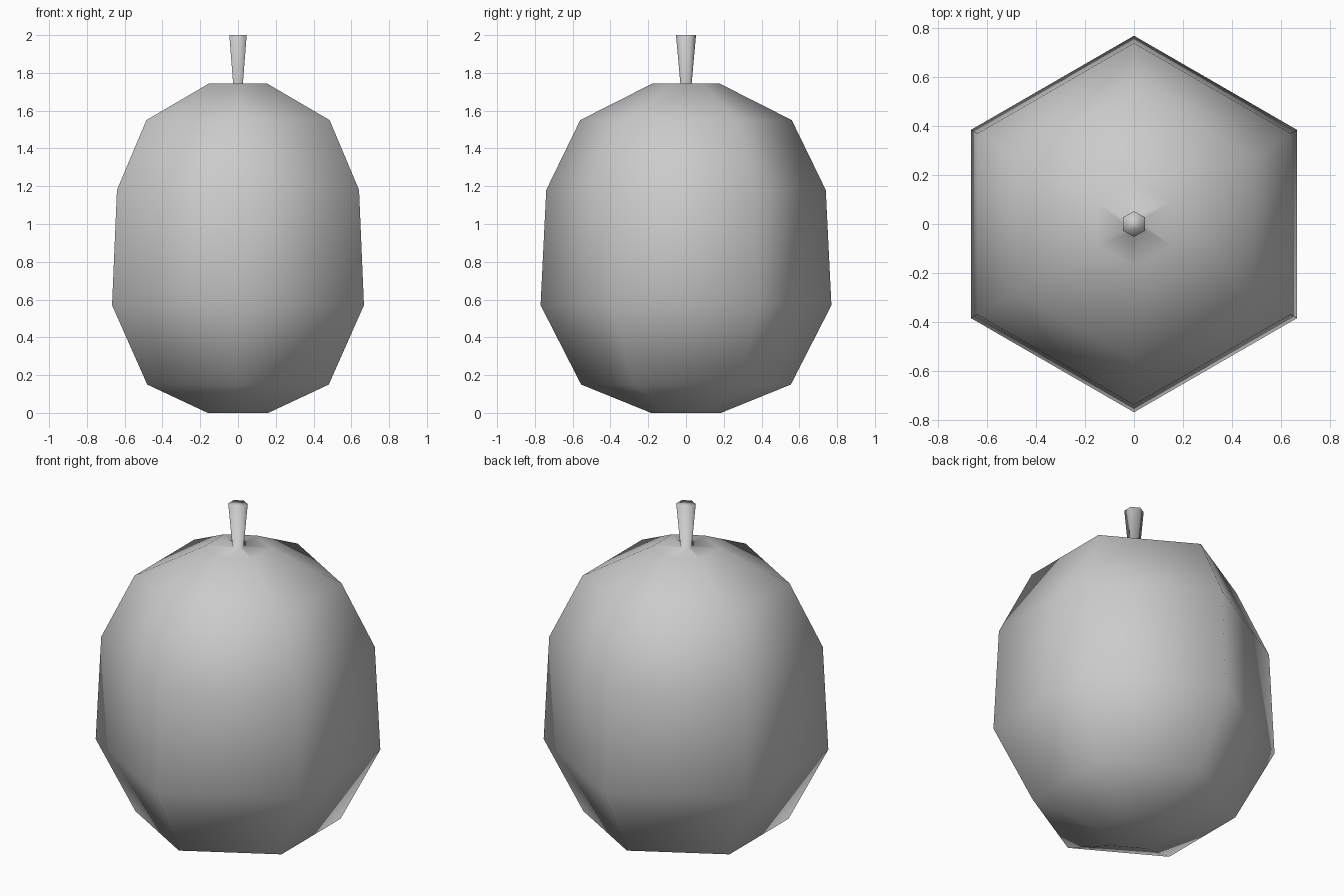
import bpy
import bmesh
from math import cos, sin, tau

cube = bpy.data.objects.get("Cube")
if cube:
    bpy.data.objects.remove(cube, do_unlink=True)

SIDES = 6

# Outline as (radius, height): body from the base up, then the flared stem
BODY = [(0.185, 0), (0.555, 0.15), (0.77, 0.57), (0.74, 1.18), (0.56, 1.55), (0.175, 1.745)]
STEM = [(0.03, 1.745), (0.053, 2.0)]


def make_material(name, colour):
    mat = bpy.data.materials.new(name)
    mat.use_nodes = True
    mat.diffuse_color = colour
    mat.node_tree.nodes["Principled BSDF"].inputs["Base Color"].default_value = colour
    return mat


def lathe(name, profile, mat):
    """Revolve the profile into one closed, smooth-shaded skin with a corner on +y."""
    bm = bmesh.new()
    rings = []
    for radius, z in profile:
        angles = [tau * (i / SIDES + 0.25) for i in range(SIDES)]
        rings.append([bm.verts.new((radius * cos(a), radius * sin(a), z)) for a in angles])
    for low, high in zip(rings, rings[1:]):
        for i in range(SIDES):
            j = (i + 1) % SIDES
            bm.faces.new((low[i], low[j], high[j], high[i]))
    bm.faces.new(rings[0][::-1])
    bm.faces.new(rings[-1])
    for face in bm.faces:
        face.smooth = True
    mesh = bpy.data.meshes.new(name)
    bm.to_mesh(mesh)
    bm.free()
    mesh.materials.append(mat)
    obj = bpy.data.objects.new(name, mesh)
    bpy.context.collection.objects.link(obj)
    return obj


# Fruit and stem share one skin so the shading flows between them
lathe("fruit_with_stem", BODY + STEM, make_material("plain grey", (0.6, 0.6, 0.6, 1)))
